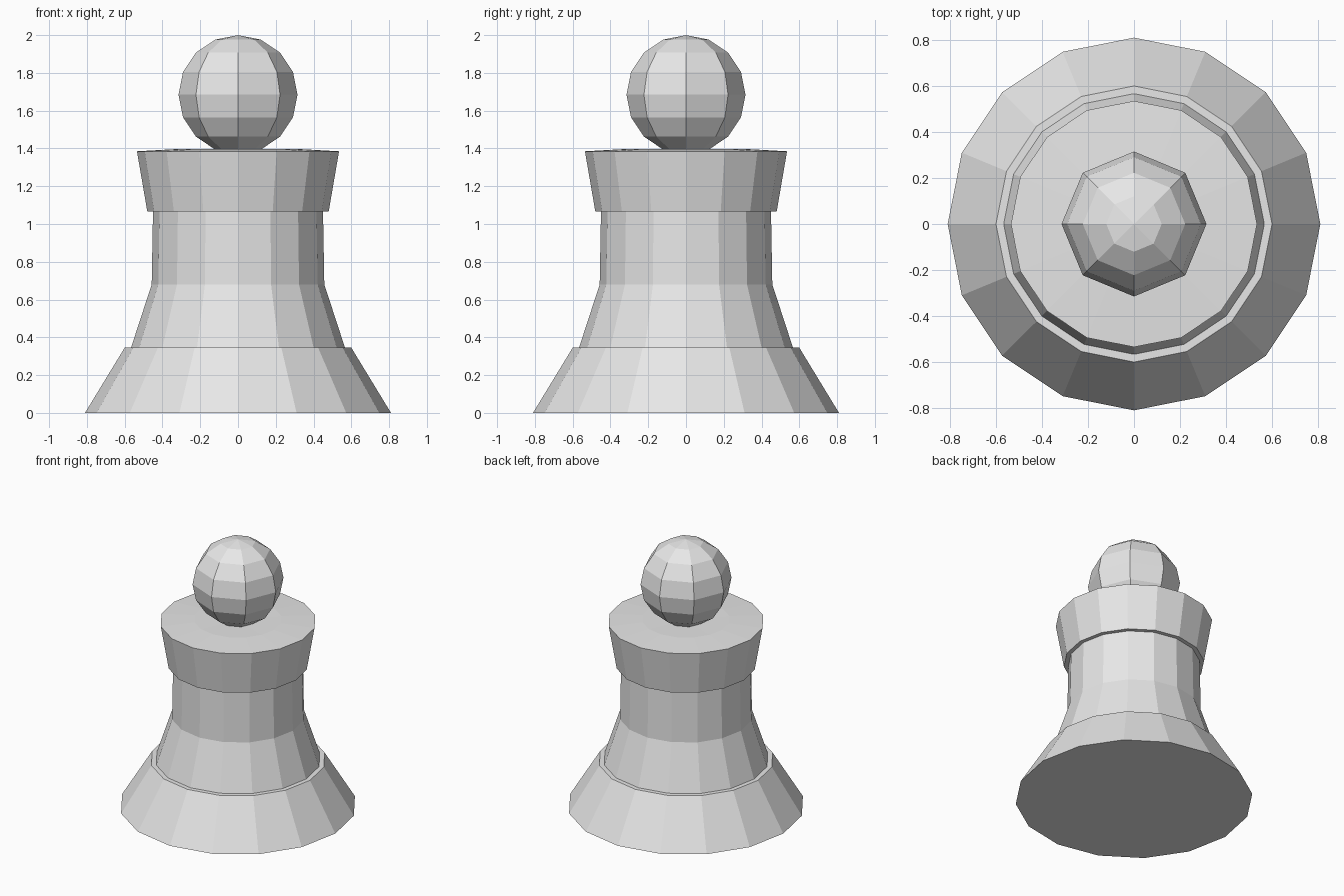
import bpy
import bmesh
from math import cos, sin, pi

cube = bpy.data.objects.get("Cube")
if cube:
    bpy.data.objects.remove(cube, do_unlink=True)

grey = bpy.data.materials.new("light_grey")
grey.use_nodes = True
colour = (0.8, 0.8, 0.8, 1)
grey.diffuse_color = colour
grey.node_tree.nodes["Principled BSDF"].inputs["Base Color"].default_value = colour


def finish(name, bm):
    """Turn a bmesh into a flat shaded grey object."""
    bmesh.ops.recalc_face_normals(bm, faces=bm.faces)
    mesh = bpy.data.meshes.new(name)
    bm.to_mesh(mesh)
    bm.free()
    mesh.materials.append(grey)
    obj = bpy.data.objects.new(name, mesh)
    bpy.context.collection.objects.link(obj)
    return obj


def lathe(name, profile, sides):
    """Revolve a (radius, height) profile; a zero radius becomes a pole."""
    bm = bmesh.new()
    rings = []
    for r, z in profile:
        count = sides if r > 0 else 1
        rings.append([bm.verts.new((r * cos(2 * pi * i / sides),
                                    r * sin(2 * pi * i / sides), z))
                      for i in range(count)])
    for low, high in zip(rings, rings[1:]):
        for i in range(sides):
            j = i + 1
            corners = [low[i % len(low)], low[j % len(low)],
                       high[j % len(high)], high[i % len(high)]]
            bm.faces.new(list(dict.fromkeys(corners)))
    # Cap open ends
    for ring in (rings[0], rings[-1]):
        if len(ring) > 1:
            bm.faces.new(ring)
    return finish(name, bm)


SIDES = 16

# Flared foot with a flat ledge on top
lathe("base", [(0.81, 0), (0.6, 0.345)], SIDES)

# Tapering lower body and straight neck
lathe("body", [(0.568, 0.34), (0.457, 0.68), (0.45, 1.07)], SIDES)

# Collar widening upward, with a slightly raised top
lathe("collar", [(0.48, 1.065), (0.535, 1.385), (0.3, 1.398), (0, 1.395)], SIDES)

# Faceted ball on top
bm = bmesh.new()
bmesh.ops.create_uvsphere(bm, u_segments=8, v_segments=8, radius=0.315)
bmesh.ops.translate(bm, vec=(0, 0, 1.685), verts=bm.verts)
finish("ball", bm)
